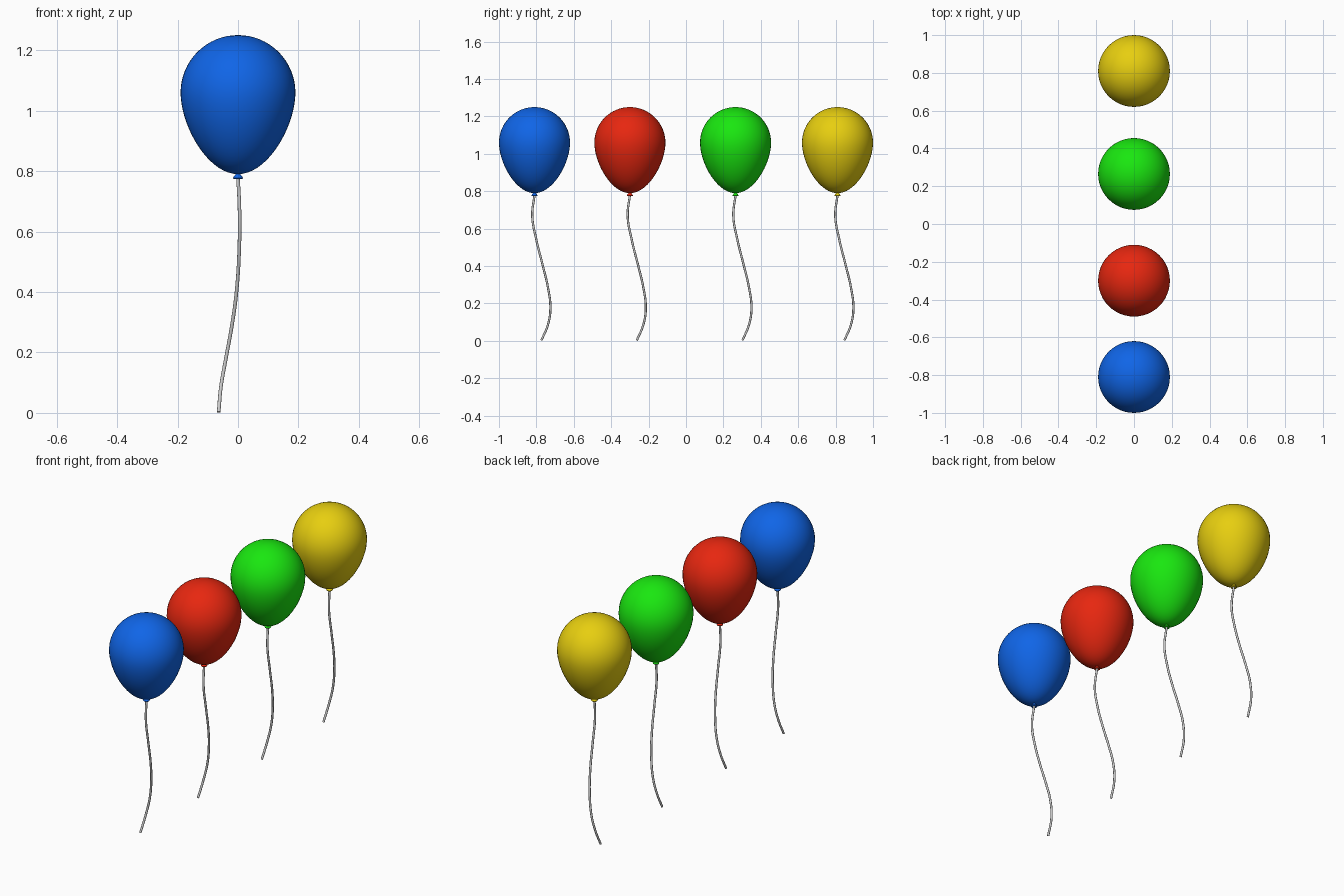
import bpy, bmesh, math

if "Cube" in bpy.data.objects:
    bpy.data.objects.remove(bpy.data.objects["Cube"])

SEGMENTS = 48


def lathe(name, profile, mat, y):
    """Revolve (radius, z) points around the vertical axis."""
    bm = bmesh.new()
    verts = [bm.verts.new((r, 0, z)) for r, z in profile]
    edges = [bm.edges.new(pair) for pair in zip(verts, verts[1:])]
    bmesh.ops.spin(bm, geom=verts + edges, axis=(0, 0, 1), cent=(0, 0, 0),
                   angle=math.tau, steps=SEGMENTS, use_duplicate=False)
    bmesh.ops.remove_doubles(bm, verts=bm.verts, dist=1e-5)
    bmesh.ops.recalc_face_normals(bm, faces=bm.faces)
    mesh = bpy.data.meshes.new(name)
    bm.to_mesh(mesh)
    bm.free()
    mesh.materials.append(mat)
    obj = bpy.data.objects.new(name, mesh)
    obj.location.y = y
    bpy.context.collection.objects.link(obj)
    smooth(obj)


def smooth(obj):
    bpy.ops.object.select_all(action='DESELECT')
    obj.select_set(True)
    bpy.context.view_layer.objects.active = obj
    bpy.ops.object.shade_smooth_by_angle(angle=math.radians(45))


def string(name, points, y):
    """Thin round tube through the path points."""
    curve = bpy.data.curves.new(name, 'CURVE')
    curve.dimensions = '3D'
    curve.bevel_depth = 0.006
    curve.bevel_resolution = 3
    curve.resolution_u = 8
    curve.use_fill_caps = True
    spline = curve.splines.new('BEZIER')
    spline.bezier_points.add(len(points) - 1)
    for bp, co in zip(spline.bezier_points, points):
        bp.co = co
        bp.handle_left_type = bp.handle_right_type = 'AUTO'
    obj = bpy.data.objects.new(name, curve)
    obj.location.y = y
    bpy.context.collection.objects.link(obj)
    bpy.ops.object.select_all(action='DESELECT')
    obj.select_set(True)
    bpy.context.view_layer.objects.active = obj
    bpy.ops.object.convert(target='MESH')
    smooth(bpy.context.view_layer.objects.active)


def bezier(a, b, c, d, t):
    s = 1 - t
    return s**3 * a + 3 * s * s * t * b + 3 * s * t * t * c + t**3 * d


# Balloon profile: round dome on top, tapering belly below
R, MID = 0.19, 1.06
body = [(R * math.sin(i * math.pi / 32), MID + R * math.cos(i * math.pi / 32))
        for i in range(17)]
body += [(bezier(R, R, 0.10, 0, i / 18), bezier(MID, 0.95, 0.79, 0.79, i / 18))
         for i in range(1, 19)]

# Flared knot under the balloon
knot = [(0, 0.80), (0.007, 0.797), (0.009, 0.788), (0.017, 0.778),
        (0.015, 0.774), (0, 0.777)]

# Wavy string path, relative to the balloon axis
path = [(0, 0, 0.78), (0.005, -0.012, 0.67), (0.004, 0.010, 0.54),
        (-0.005, 0.045, 0.40), (-0.020, 0.071, 0.29), (-0.040, 0.085, 0.18),
        (-0.056, 0.073, 0.09), (-0.064, 0.037, 0.003)]

# Row of four balloons
balloons = [("blue", -0.81, (0.005, 0.13, 0.80, 1)),
            ("red", -0.30, (0.80, 0.02, 0.005, 1)),
            ("green", 0.265, (0.01, 0.80, 0.005, 1)),
            ("yellow", 0.81, (0.80, 0.62, 0.005, 1))]
for color, y, rgba in balloons:
    mat = bpy.data.materials.new(color + "_rubber")
    mat.diffuse_color = rgba
    mat.use_nodes = True
    mat.node_tree.nodes["Principled BSDF"].inputs["Base Color"].default_value = mat.diffuse_color
    lathe(color + "_balloon", body, mat, y)
    lathe(color + "_knot", knot, mat, y)
    string(color + "_string", path, y)
